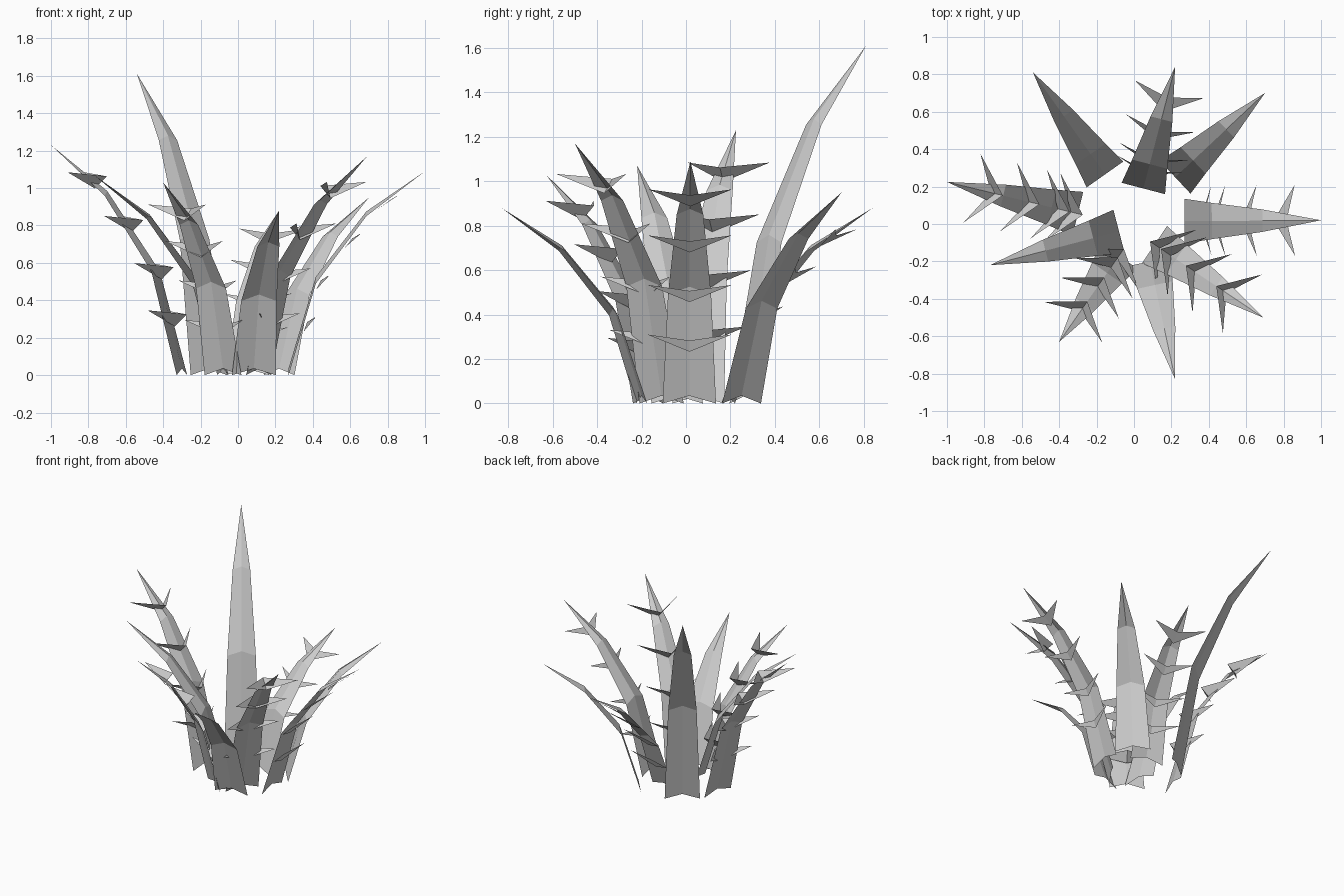
import bpy
from mathutils import Vector

if "Cube" in bpy.data.objects:
    bpy.data.objects.remove(bpy.data.objects["Cube"])

grey = bpy.data.materials.new("plain grey")
grey.diffuse_color = (0.6, 0.6, 0.6, 1)
grey.use_nodes = True
grey.node_tree.nodes["Principled BSDF"].inputs["Base Color"].default_value = grey.diffuse_color

# Shared blade bend: (outward fraction, height fraction, half width, crease lift)
RINGS = [(0, 0, 0.12, 0.035), (0.2, 0.45, 0.097, 0.035), (0.57, 0.78, 0.06, 0.025)]
BEND = [(r[0], r[1]) for r in RINGS] + [(1, 1)]
SPINE_LEVELS = (0.26, 0.465, 0.67, 0.86)
UP = Vector((0, 0, 1))


def outward_at(h):
    """Outward fraction of the blade at height fraction h."""
    for (o0, h0), (o1, h1) in zip(BEND, BEND[1:]):
        if h <= h1:
            return o0 + (o1 - o0) * (h - h0) / (h1 - h0)
    return 1


def make(name, verts, faces):
    mesh = bpy.data.meshes.new(name)
    mesh.from_pydata(verts, [], faces)
    mesh.materials.append(grey)
    mesh.update()
    ob = bpy.data.objects.new(name, mesh)
    bpy.context.collection.objects.link(ob)


def leaf(name, base, tip, spines=None, sweep=0.06):
    base, tip = Vector((*base, 0)), Vector(tip)
    flat = Vector((tip.x - base.x, tip.y - base.y, 0))
    out = flat.normalized()
    side = Vector((-out.y, out.x, 0))

    def centre(h):
        return base + flat * outward_at(h) + UP * tip.z * h

    # Creased blade: three rings of three points closing at the tip
    verts = []
    for o, h, w, lift in RINGS:
        c = base + flat * o + UP * tip.z * h
        verts += [c - side * w, c + UP * lift, c + side * w]
    verts.append(tip)
    faces = []
    for r in (0, 3):
        for k in (0, 1):
            faces.append((r + k, r + k + 3, r + k + 4, r + k + 1))
    faces += [(6, 9, 7), (7, 9, 8)]
    make(name + "_blade", verts, faces)

    # Spine pairs: two flat spikes sharing a short middle edge
    if not spines:
        return
    verts, faces = [], []
    for h in SPINE_LEVELS:
        c = centre(h)
        if spines == "outer":    # lying against the outer face
            low = centre(h - 0.05 / tip.z) + out * 0.012
            high = c + out * 0.015
        else:                    # piercing the blade
            high = c - out * 0.11 + UP * 0.005
            low = c - out * 0.045 - UP * 0.06
        end = c + out * sweep + UP * 0.027
        n = len(verts)
        verts += [high, low, end + side * 0.19, end - side * 0.19]
        faces += [(n, n + 1, n + 2), (n + 1, n, n + 3)]
    make(name + "_spines", verts, faces)


# Ring of leaves: name, root centre, tip, spine style, spine sweep
LEAVES = [
    ("right_leaf", (0.27, 0.015), (1.0, 0.02, 1.09), "outer"),
    ("back_right_leaf", (0.22, 0.25), (0.70, 0.70, 0.95)),
    ("back_leaf", (0.05, 0.19), (0.22, 0.84, 0.88), "outer"),
    ("back_left_leaf", (-0.155, 0.265), (-0.54, 0.81, 1.61)),
    ("left_leaf", (-0.30, 0.055), (-1.0, 0.225, 1.23), "through"),
    ("front_left_leaf", (-0.08, -0.04), (-0.77, -0.22, 1.07)),
    ("front_left_spiny_leaf", (-0.08, -0.17), (-0.40, -0.63, 1.03), "through", 0.025),
    ("front_leaf", (0.085, -0.20), (0.22, -0.83, 0.88)),
    ("front_right_leaf", (0.11, -0.11), (0.69, -0.50, 1.17), "through"),
]
for spec in LEAVES:
    leaf(*spec)
